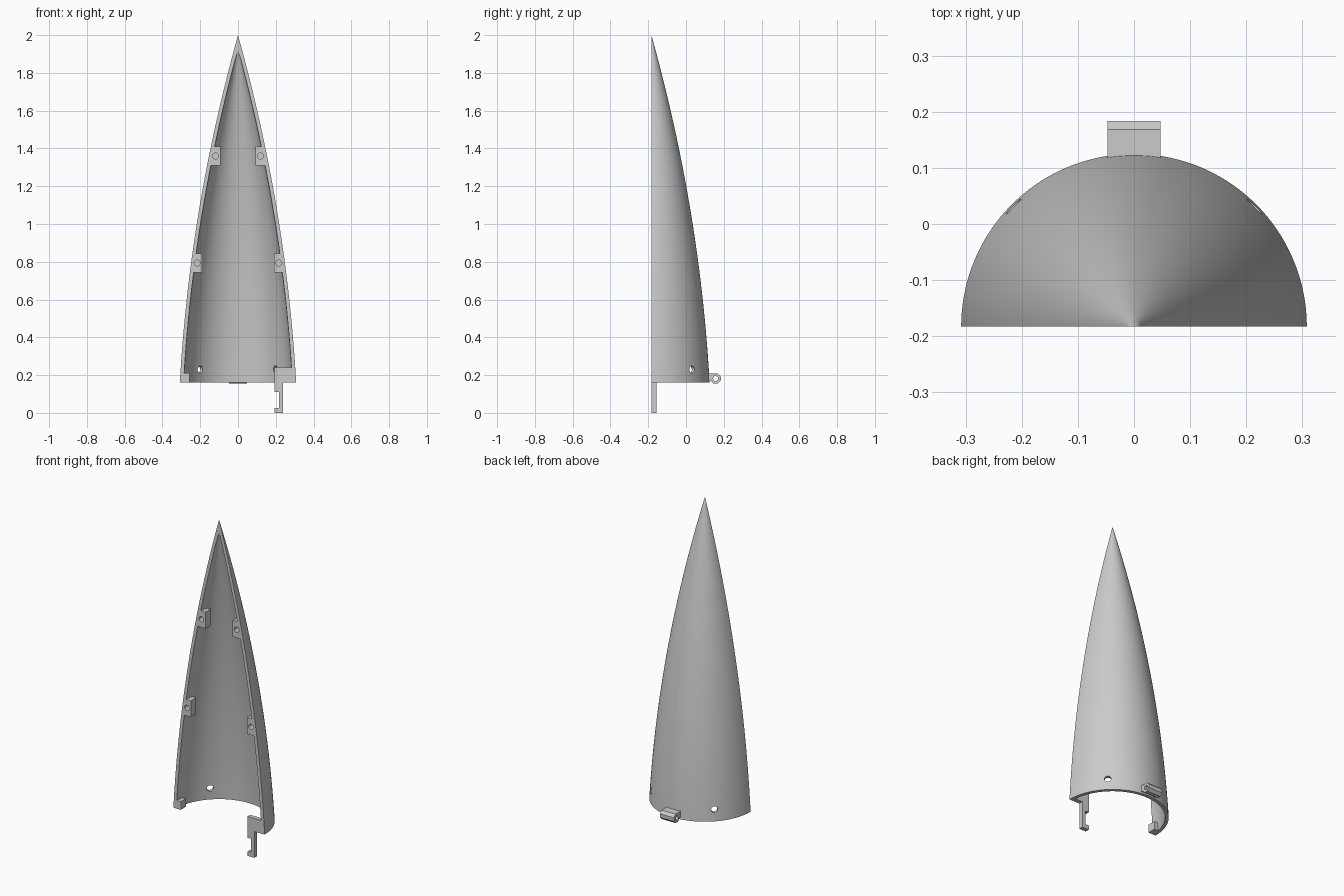
import bpy, bmesh, math
from mathutils import Matrix, Vector

if "Cube" in bpy.data.objects:
    bpy.data.objects.remove(bpy.data.objects["Cube"])

Y0, Z0, Z1 = -0.183, 0.16, 2.0      # split plane, base height, tip height
R, WALL, K = 0.308, 0.02, 0.8
SEG, ROWS = 96, 40


def radius(z):
    t = (Z1 - z) / (Z1 - Z0)
    return R * t * (2 - K * t) / (2 - K)


def make(name, bm):
    bmesh.ops.recalc_face_normals(bm, faces=bm.faces[:])
    mesh = bpy.data.meshes.new(name)
    bm.to_mesh(mesh)
    bm.free()
    ob = bpy.data.objects.new(name, mesh)
    bpy.context.collection.objects.link(ob)
    return ob


def prism(name, pts, axis, start, depth):
    """Extrude a flat outline along y (outline in xz) or x (outline in yz)."""
    bm = bmesh.new()
    if axis == 'Y':
        vs = [bm.verts.new((a, start, b)) for a, b in pts]
        d = Vector((0, depth, 0))
    else:
        vs = [bm.verts.new((start, a, b)) for a, b in pts]
        d = Vector((depth, 0, 0))
    f = bm.faces.new(vs)
    ext = bmesh.ops.extrude_face_region(bm, geom=[f], use_keep_orig=True)
    bmesh.ops.translate(bm, vec=d, verts=[v for v in ext['geom'] if isinstance(v, bmesh.types.BMVert)])
    return make(name, bm)


def rod(name, centre, direction, r, length):
    bm = bmesh.new()
    rot = Vector(direction).to_track_quat('Z', 'Y').to_matrix().to_4x4()
    bmesh.ops.create_cone(bm, cap_ends=True, segments=32, radius1=r, radius2=r, depth=length,
                          matrix=Matrix.Translation(centre) @ rot)
    return make(name, bm)


def combine(ob, tool, op):
    mod = ob.modifiers.new(op, 'BOOLEAN')
    mod.object, mod.operation, mod.solver = tool, op, 'EXACT'
    bpy.context.view_layer.objects.active = ob
    bpy.ops.object.modifier_apply(modifier=mod.name)
    bpy.data.objects.remove(tool)


# Half nose-cone shell: outer and inner skins, split rim and base rim
bm = bmesh.new()


def skin(wall):
    top = 1.92 if wall else Z1
    rows = []
    for i in range(ROWS):
        z = Z0 + (top - Z0) * i / ROWS
        r = radius(z) - wall
        rows.append([bm.verts.new((r * math.cos(math.pi * j / SEG), Y0 + r * math.sin(math.pi * j / SEG), z))
                     for j in range(SEG + 1)])
    tip = bm.verts.new((0, Y0, top))
    for a, b in zip(rows, rows[1:]):
        for j in range(SEG):
            bm.faces.new((a[j], a[j + 1], b[j + 1], b[j]))
    for j in range(SEG):
        bm.faces.new((rows[-1][j], rows[-1][j + 1], tip))
    return rows, tip


outer, otip = skin(0)
inner, itip = skin(WALL)
for j in range(SEG):
    bm.faces.new((outer[0][j], outer[0][j + 1], inner[0][j + 1], inner[0][j]))
for e in (0, SEG):
    o = [row[e] for row in outer] + [otip]
    n = [row[e] for row in inner] + [itip]
    for i in range(ROWS):
        bm.faces.new((o[i], o[i + 1], n[i + 1], n[i]))
shell = make("cone_shell", bm)

# Screw bosses along the split rim, with blind holes
for s in (-1, 1):
    for zc, xin, xh in ((1.36, 0.092, 0.119), (0.793, 0.19, 0.216)):
        lo, hi = zc - 0.05, zc + 0.05
        pts = [(s * xin, lo), (s * (radius(lo) - 0.012), lo), (s * (radius(hi) - 0.012), hi), (s * xin, hi)]
        combine(shell, prism("boss", pts, 'Y', Y0, 0.05), 'UNION')
        combine(shell, rod("drill", (s * xh, Y0, zc), (0, 1, 0), 0.016, 0.07), 'DIFFERENCE')
    # Radial hole through the wall near the base
    d = Vector((s, 1, 0)).normalized()
    combine(shell, rod("drill", Vector((0, Y0, 0.23)) + d * 0.3, d, 0.019, 0.15), 'DIFFERENCE')

# Hooked latch on the right, locating block on the left
latch = prism("latch_hook", [(0.192, 0.24), (0.285, 0.24), (0.29, Z0), (0.238, Z0), (0.238, 0), (0.192, 0),
                             (0.192, 0.026), (0.216, 0.026), (0.216, 0.11), (0.192, 0.11)], 'Y', Y0, 0.026)
block = prism("locating_block", [(-0.29, Z0), (-0.258, Z0), (-0.258, 0.21), (-0.289, 0.21)], 'Y', Y0, 0.05)

# Hinge lug: octagonal barrel with a web to the shell and a pin hole
yc, zc, ap = 0.157, 0.182, 0.027
h = ap * math.tan(math.pi / 8)
lug = prism("hinge_lug", [(0.108, zc + ap), (yc + h, zc + ap), (yc + ap, zc + h), (yc + ap, zc - h),
                          (yc + h, zc - ap), (yc - h, zc - ap), (yc - ap, zc - h), (0.108, zc - h)],
            'X', -0.0475, 0.095)
combine(lug, rod("drill", (0, yc, zc), (1, 0, 0), 0.013, 0.2), 'DIFFERENCE')

# Smooth curved skins, keep crisp edges
bpy.ops.object.select_all(action='DESELECT')
for ob in (shell, latch, block, lug):
    ob.select_set(True)
bpy.context.view_layer.objects.active = shell
bpy.ops.object.shade_smooth_by_angle(angle=math.radians(30))
